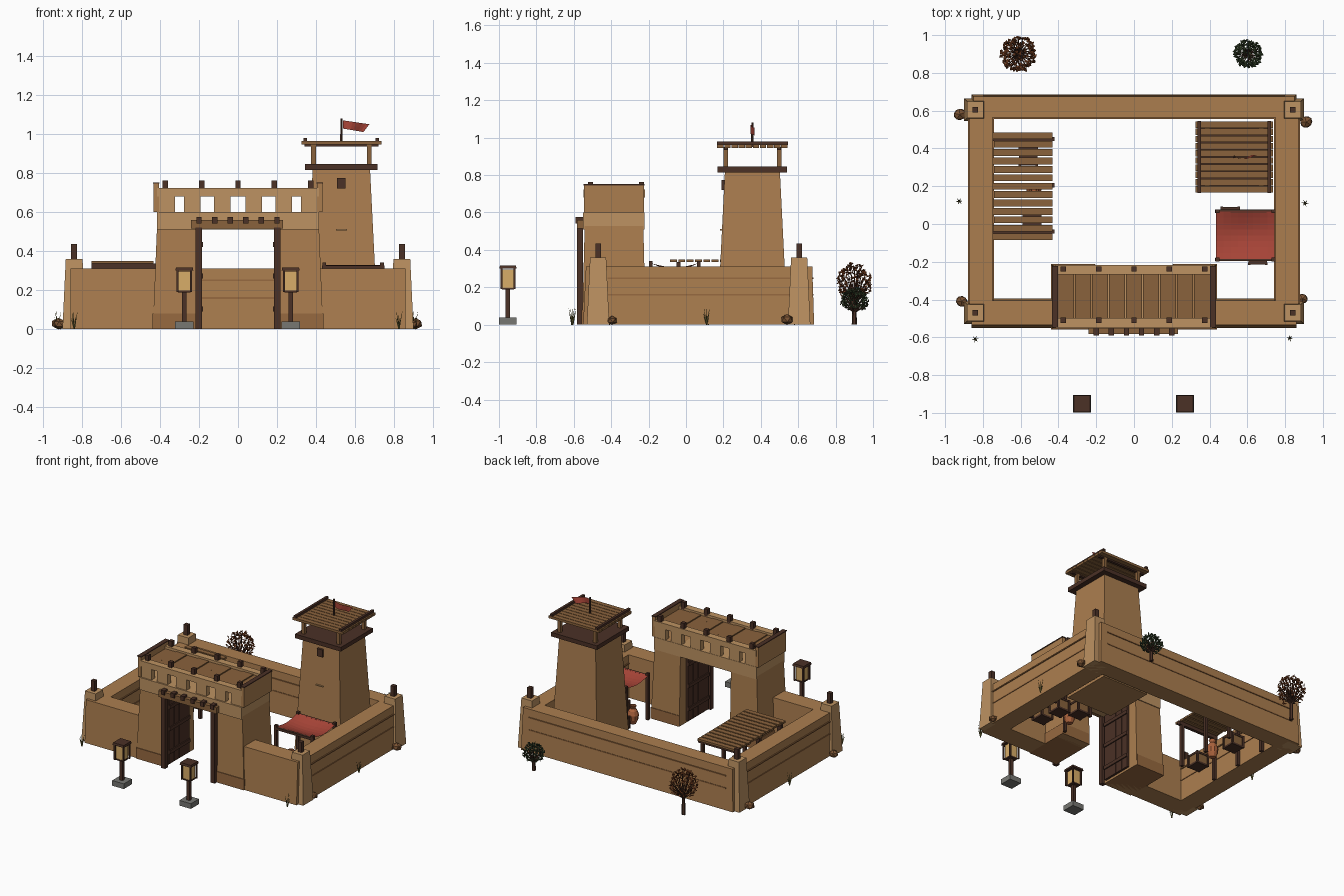
import bpy, bmesh, math, random
from mathutils import Vector, Matrix

if "Cube" in bpy.data.objects:
    bpy.data.objects.remove(bpy.data.objects["Cube"])

random.seed(4)
COL = dict(mud=(170, 125, 80), light=(188, 145, 98), plinth=(150, 105, 66), dark=(76, 52, 42),
           plank=(136, 98, 62), red=(166, 70, 58), glow=(216, 172, 104), stone=(118, 118, 114),
           rust=(128, 72, 42), green=(62, 76, 52), clay=(172, 100, 64), rock=(122, 84, 54), grass=(110, 104, 58))
MATS, PARTS = {}, {}
for k, c in COL.items():
    MATS[k] = bpy.data.materials.new(k)
    MATS[k].diffuse_color = [(v / 255) ** 2.2 for v in c] + [1]


def part(name, mat):
    return PARTS.setdefault(name, (bmesh.new(), mat))[0]


def frustum(name, mat, bottom, top, z0, z1):
    """Tapered block; bottom and top are (x0, x1, y0, y1)."""
    bm = part(name, mat)
    rings = []
    for (x0, x1, y0, y1), z in ((bottom, z0), (top, z1)):
        rings.append([bm.verts.new((x, y, z)) for x, y in ((x0, y0), (x1, y0), (x1, y1), (x0, y1))])
    a, b = rings
    bm.faces.new(a[::-1])
    bm.faces.new(b)
    for i in range(4):
        j = (i + 1) % 4
        bm.faces.new((a[i], a[j], b[j], b[i]))


def box(name, mat, x0, x1, y0, y1, z0, z1):
    frustum(name, mat, (x0, x1, y0, y1), (x0, x1, y0, y1), z0, z1)


def post(name, mat, x, y, h, z0, z1, h2=None):
    t = h if h2 is None else h2
    frustum(name, mat, (x - h, x + h, y - h, y + h), (x - t, x + t, y - t, y + t), z0, z1)


def stick(name, mat, a, b, r0, r1, n=6):
    a, b = Vector(a), Vector(b)
    d = b - a
    m = Matrix.Translation((a + b) / 2) @ d.to_track_quat('Z', 'Y').to_matrix().to_4x4()
    bmesh.ops.create_cone(part(name, mat), cap_ends=True, segments=n, radius1=r0, radius2=r1,
                          depth=d.length, matrix=m)


def sheet(name, mat, f, nu, nv):
    bm = part(name, mat)
    g = [[bm.verts.new(f(u / nu, v / nv)) for v in range(nv + 1)] for u in range(nu + 1)]
    for u in range(nu):
        for v in range(nv):
            bm.faces.new((g[u][v], g[u + 1][v], g[u + 1][v + 1], g[u][v + 1]))


def pot(x, y, s=1.0):
    prof = [(.022, 0), (.036, .03), (.04, .065), (.03, .095), (.017, .11), (.025, .13), (.017, .13), (.012, .11)]
    bm = part("clay_pots", "clay")
    rings = [[bm.verts.new((x + s * r * math.cos(i * math.pi / 5), y + s * r * math.sin(i * math.pi / 5), s * z))
              for i in range(10)] for r, z in prof]
    for a, b in zip(rings, rings[1:]):
        for i in range(10):
            bm.faces.new((a[i], a[(i + 1) % 10], b[(i + 1) % 10], b[i]))
    bm.faces.new(rings[0][::-1])
    bm.faces.new(rings[-1])


def crate(x, y, h=.045):
    post("crates", "plank", x, y, h, .005, .085)
    for z in (0, .075):
        post("crate_trim", "dark", x, y, h + .004, z, z + .014)
    for sx in (-1, 1):
        for sy in (-1, 1):
            post("crate_trim", "dark", x + sx * h, y + sy * h, .007, 0, .09)


# Perimeter walls with slightly proud courses
frustum("back_wall", "mud", (-.86, .86, .555, .685), (-.85, .85, .565, .675), 0, .31)
for s in (-1, 1):
    x = s * .81
    frustum("side_walls", "mud", (x - .07, x + .07, -.5, .6), (x - .06, x + .06, -.5, .6), 0, .31)
    a, b = sorted((s * .40, s * .86))
    frustum("front_walls", "mud", (a, b, -.55, -.395), (a, b, -.535, -.405), 0, .31)
    for z in (.155, .245):
        box("wall_courses", "plinth", x - .069, x + .069, -.42, .56, z, z + .008)
for z in (.155, .245):
    box("wall_courses", "plinth", -.8, .8, .557, .683, z, z + .008)

# Corner piers
for x in (-.84, .84):
    for y in (-.47, .605):
        post("corner_piers", "light", x, y, .06, 0, .36, .043)
        post("pier_posts", "dark", x, y, .015, .36, .435)

# Gatehouse
for s in (-1, 1):
    xs = lambda p, q: tuple(sorted((s * p, s * q)))
    frustum("gate_pylons", "mud", (*xs(.205, .437), -.555, -.215), (*xs(.205, .412), -.54, -.23), 0, .60)
    box("pylon_plinths", "plinth", *xs(.207, .439), -.558, -.213, 0, .08)
    box("gate_end_parapets", "mud", *xs(.405, .432), -.545, -.225, .60, .745)
    box("gate_end_trim", "dark", *xs(.402, .435), -.548, -.222, .745, .752)
    box("gate_jambs", "dark", *xs(.185, .218), -.582, -.55, 0, .52)
    # Open gate leaf folded against the pylon
    for i in range(4):
        y = -.53 + i * .06
        box("gate_leaves", "dark", *xs(.188, .204), y, y + .056, .015, .505)
    for z in (.09, .26, .42):
        box("gate_battens", "dark", *xs(.18, .19), -.53, -.294, z, z + .025)
box("gate_lintel", "light", -.415, .415, -.552, -.222, .51, .60)
box("gate_head_beam", "plank", -.24, .232, -.582, -.55, .515, .56)
for i in range(6):
    x = -.2 + i * .08
    box("head_beam_pegs", "dark", x - .014, x + .014, -.59, -.545, .542, .575)
for y in (-.523, -.243):
    for x in (-.365, -.235, -.08, .08, .235, .365):
        box("merlons", "light", x - .042, x + .042, y - .019, y + .019, .60, .685)
    box("parapet_beams", "light", -.415, .415, y - .025, y + .025, .68, .722)
    for i in range(5):
        post("parapet_posts", "dark", -.374 + i * .187, y + (.013 if y < -.4 else .005), .014, .71, .762)
for i in range(9):
    x = -.405 + i * .09
    box("gate_roof_planks", "plank", x + .002, x + .087, -.5, -.265, .688, .704 + .004 * (i % 2))

# Watchtower
tx, ty = .53, .355
post("tower_body", "mud", tx, ty, .188, 0, .82, .147)
post("tower_platform", "dark", tx, ty, .186, .815, .845)
for sx in (-1, 1):
    for sy in (-1, 1):
        post("tower_posts", "plank", tx + sx * .143, ty + sy * .143, .012, .84, .95)
    box("tower_roof_rails", "dark", tx + sx * .185 - .009, tx + sx * .185 + .009, ty - .19, ty + .19, .962, .98)
    box("tower_roof_beams", "dark", tx - .19, tx + .19, ty + sx * .143 - .01, ty + sx * .143 + .01, .935, .947)
for i in range(10):
    y = ty - .19 + i * .038
    box("tower_roof_slats", "plank", tx - .205, tx + .205, y + .002, y + .036, .945, .963)
box("tower_window", "dark", tx - .022, tx + .022, ty - .166, ty - .14, .72, .775)
box("window_ledge", "light", tx - .028, tx + .028, ty - .172, ty - .14, .505, .512)
stick("flag_pole", "dark", (tx, ty, .95), (tx, ty, 1.08), .007, .006)
sheet("flag", "red", lambda u, v: (tx + .008 + u * (.105 + .03 * v), ty - .012 * math.sin(u * 5),
                                   1.028 - .018 * u + v * (.042 - .002 * u)), 8, 2)

# Timber shade on the left
for y in (-.04, .205, .45):
    box("shade_beams", "dark", -.75, -.422, y - .011, y + .011, .31, .336)
    for x in (-.73, -.45):
        post("shade_posts", "dark", x, y, .011, 0, .312)
for i in range(13):
    y = -.085 + i * .0445
    box("shade_slats", "plank", -.75 + .004 * (i % 3), -.432, y, y + .036, .335, .35)

# Cloth awning on the right
for y in (-.188, .068):
    box("awning_rails", "dark", .43, .75, y - .009, y + .009, .308, .326)
    for x in (.442, .738):
        post("awning_posts", "dark", x, y, .01, 0, .342)
sheet("awning_cloth", "red", lambda u, v: (.435 + .31 * u, -.185 + .25 * v,
                                           .328 - .035 * math.sin(math.pi * v) * (.6 + .4 * math.sin(math.pi * u))), 8, 8)

# Stored goods
for x, y in ((.655, -.165), (.51, .04), (.63, -.02), (-.56, .36), (-.54, .02)):
    crate(x, y)
pot(.49, -.085)
pot(-.53, .18)

# Lanterns by the approach
for x in (-.275, .27):
    y = -.952
    post("lantern_bases", "stone", x, y, .047, 0, .038)
    post("lantern_poles", "dark", x, y, .012, .038, .2)
    post("lantern_glass", "glow", x, y, .029, .195, .295)
    post("lantern_floors", "dark", x, y, .032, .188, .197)
    post("lantern_caps", "dark", x, y, .046, .3, .316, .043)
    for sx in (-1, 1):
        for sy in (-1, 1):
            post("lantern_frames", "dark", x + sx * .035, y + sy * .035, .005, .19, .302)


# Shrubs: forked branches with scattered leaves
def shrub(name, leaf, x, y, R, zc, rz, trunk, n):
    stick(name + "_wood", "dark", (x, y, 0), (x, y, trunk), .014, .01)
    bm = part(name + "_leaves", leaf)
    for i in range(n):
        t, c = i * 2.39996, 1 - 1.75 * (i + .5) / n
        k = random.uniform(.75, 1)
        q = math.sqrt(1 - c * c)
        p = Vector((x + R * k * q * math.cos(t), y + R * k * q * math.sin(t), zc + rz * k * c))
        if i % 6 == 0:
            stick(name + "_wood", "dark", (x, y, trunk * .85), p, .005, .002, 4)
        rot = Matrix.Rotation(random.uniform(0, 6), 4, 'Z') @ Matrix.Rotation(random.uniform(0, 3), 4, 'X')
        bmesh.ops.create_cone(bm, cap_ends=True, segments=4, radius1=.010, radius2=.003, depth=.018,
                              matrix=Matrix.Translation(p) @ rot @ Matrix.Diagonal((1, .45, 1, 1)))


shrub("rust_shrub", "rust", -.61, .9, .095, .225, .105, .14, 170)
shrub("green_shrub", "green", .605, .9, .075, .13, .07, .08, 130)

# Rocks and grass tufts at the wall foot
for x, y, r in ((-.922, .58, .037), (.912, .54, .037), (-.912, -.41, .035), (.892, -.395, .031)):
    m = Matrix.Translation((x, y, r * .75)) @ Matrix.Rotation(x * 7 + y, 4, 'Z') @ Matrix.Diagonal((1, .9, .8, 1))
    bmesh.ops.create_icosphere(part("rocks", "rock"), subdivisions=1, radius=r, matrix=m)
for x, y in ((-.925, .12), (.905, .11), (-.84, -.61), (.825, -.605)):
    for i in range(6):
        a = i * math.pi / 3 + x
        stick("grass_tufts", "grass", (x, y, 0),
              (x + .018 * math.cos(a), y + .018 * math.sin(a), .06 + .03 * (i % 2)), .004, .0005, 3)

for name, (bm, mat) in PARTS.items():
    if name not in ("flag", "awning_cloth"):
        bmesh.ops.recalc_face_normals(bm, faces=bm.faces)
    me = bpy.data.meshes.new(name)
    bm.to_mesh(me)
    bm.free()
    me.materials.append(MATS[mat])
    bpy.context.collection.objects.link(bpy.data.objects.new(name, me))

for m in bpy.data.materials:
    if m.users and not m.is_grease_pencil:
        m.use_nodes = True
        m.node_tree.nodes["Principled BSDF"].inputs["Base Color"].default_value = m.diffuse_color
